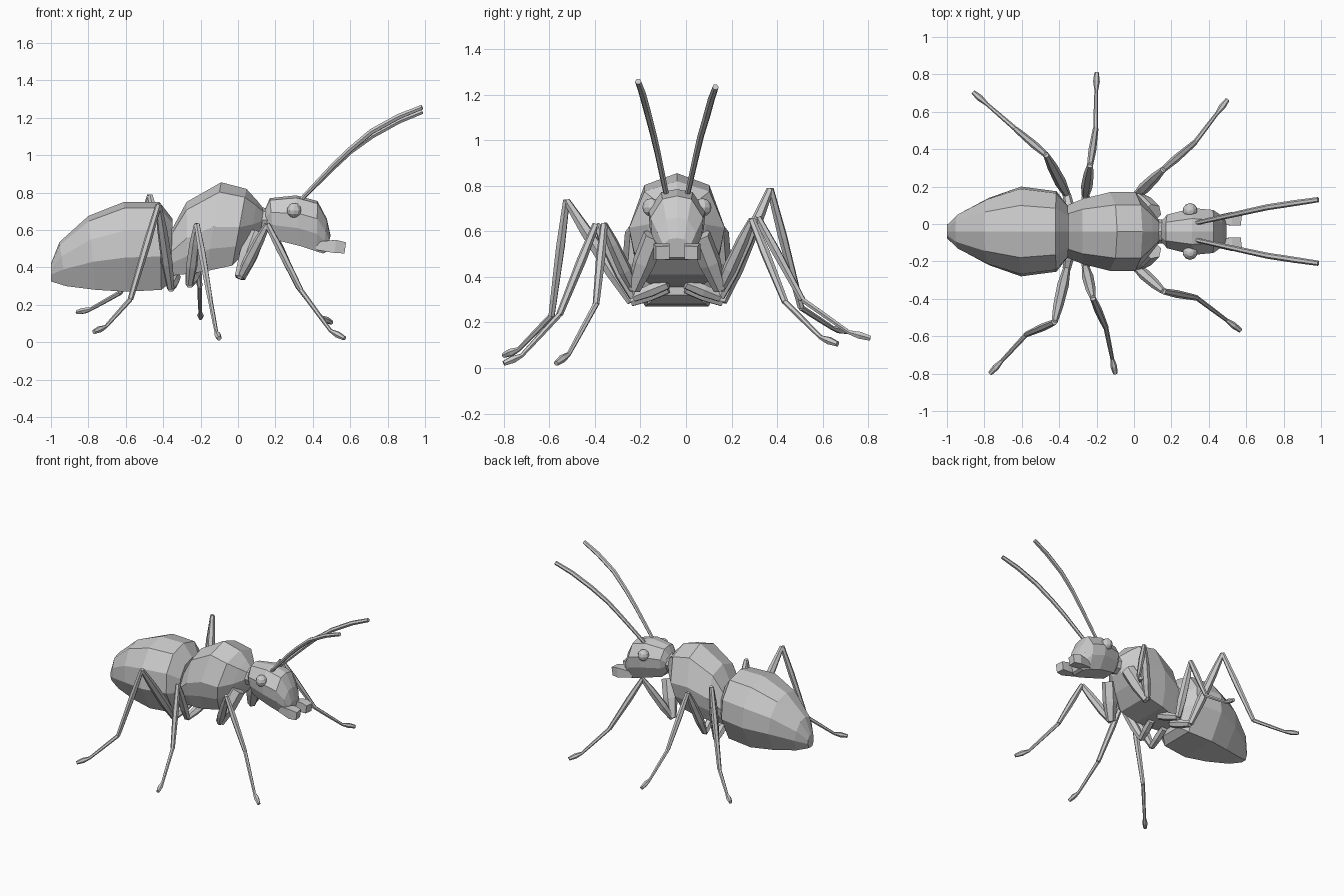
import bpy, bmesh, math
from mathutils import Vector

if "Cube" in bpy.data.objects:
    bpy.data.objects.remove(bpy.data.objects["Cube"])

YC = -0.04  # the body's centre line


def loft(name, rings):
    """Skin a list of equal-length closed rings and cap both ends."""
    bm = bmesh.new()
    vs = [[bm.verts.new(p) for p in r] for r in rings]
    n = len(vs[0])
    for a, b in zip(vs, vs[1:]):
        for i in range(n):
            j = (i + 1) % n
            bm.faces.new((a[i], a[j], b[j], b[i]))
    bm.faces.new(vs[0])
    bm.faces.new(vs[-1])
    bmesh.ops.recalc_face_normals(bm, faces=bm.faces)
    me = bpy.data.meshes.new(name)
    bm.to_mesh(me)
    bm.free()
    ob = bpy.data.objects.new(name, me)
    bpy.context.collection.objects.link(ob)
    return ob


def body(name, stations, half):
    """Stations: top x, top z, bottom x, bottom z, half width."""
    section = half + [(-u, v) for u, v in reversed(half) if u > 0]
    rings = []
    for xt, zt, xb, zb, w in stations:
        rings.append([(xb + (xt - xb) * v, YC + u * w, zb + (zt - zb) * v)
                      for u, v in section])
    return loft(name, rings)


def tube(name, pts, radii, n=6, turn=0.0):
    """Faceted tube through pts with a radius at each point."""
    pts = [Vector(p) for p in pts]
    side = (pts[-1] - pts[0]).cross(Vector((0, 0, 1))).normalized()
    rings = []
    for i, p in enumerate(pts):
        d = Vector()
        if i > 0:
            d += (p - pts[i - 1]).normalized()
        if i < len(pts) - 1:
            d += (pts[i + 1] - p).normalized()
        d.normalize()
        u = (side - d * side.dot(d)).normalized()
        v = d.cross(u)
        rings.append([p + radii[i] * (u * math.cos(a) + v * math.sin(a))
                      for a in (turn + math.tau * k / n for k in range(n))])
    return loft(name, rings)


# abdomen, thorax and head
body("abdomen", [(-1.0, .42, -1.0, .325, .035), (-.955, .535, -.92, .30, .095),
                 (-.80, .675, -.76, .28, .18), (-.61, .75, -.60, .27, .24),
                 (-.42, .75, -.41, .28, .215), (-.35, .66, -.36, .32, .14)],
     [(0, 1), (.58, .93), (.95, .68), (1, .38), (.58, 0)])
body("thorax", [(-.35, .61, -.365, .355, .14), (-.275, .75, -.27, .365, .175),
                (-.09, .855, -.17, .38, .21), (.045, .82, -.03, .41, .21),
                (.10, .76, .06, .50, .13), (.14, .71, .12, .59, .065)],
     [(0, 1), (.68, .89), (1, .5), (.9, .25), (.65, 0)])
body("head", [(.14, .70, .145, .61, .05), (.17, .77, .19, .55, .09),
              (.31, .785, .33, .515, .125), (.425, .755, .42, .485, .115),
              (.475, .66, .455, .475, .085), (.495, .57, .475, .485, .06)],
     [(0, 1), (.55, .95), (1, .65), (.95, .35), (.6, 0)])
tube("neck", [(.04, YC, .66), (.19, YC, .65)], [.075, .06], 8)

# eyes, mandibles and antennae on both sides
for s, tag in ((-1, "near"), (1, "far")):
    bpy.ops.mesh.primitive_uv_sphere_add(segments=10, ring_count=6, radius=.04,
                                         location=(.30, YC + s * .112, .705))
    bpy.context.object.name = tag + "_eye"
    tube(tag + "_mandible",
         [(.42, YC + s * .06, .515), (.52, YC + s * .068, .512), (.57, YC + s * .062, .505)],
         [.03, .05, .042], 4, math.pi / 4)
    dz = -s * .012
    tube(tag + "_antenna",
         [(.33, YC + s * .045, .755), (.51, YC + s * .085, .94 + dz / 2),
          (.60, YC + s * .105, 1.025 + dz / 2), (.715, YC + s * .13, 1.115 + dz),
          (.86, YC + s * .152, 1.195 + dz), (.985, YC + s * .17, 1.245 + dz)],
         [.012, .014, .015, .016, .016, .014])

# legs: side, root, hip, knee, ankle, toe
legs = {
    "near_front_leg": (-1, (.10, .10, .58), (.01, .19, .345), (.157, -.36, .63), (.335, -.395, .28), (.57, -.57, .02)),
    "near_middle_leg": (-1, (-.22, .04, .37), (-.26, .19, .31), (-.22, -.395, .63), (-.15, -.555, .235), (-.10, -.80, .02)),
    "near_rear_leg": (-1, (-.33, .04, .35), (-.36, .20, .29), (-.425, -.525, .735), (-.575, -.59, .23), (-.77, -.80, .055)),
    "far_front_leg": (1, (.10, .10, .58), (.01, .19, .345), (.155, .29, .65), (.325, .435, .29), (.50, .665, .105)),
    "far_middle_leg": (1, (-.22, .04, .37), (-.26, .19, .31), (-.235, .315, .66), (-.205, .51, .30), (-.20, .81, .13)),
    "far_rear_leg": (1, (-.33, .04, .35), (-.36, .20, .29), (-.47, .37, .785), (-.63, .505, .265), (-.86, .705, .16)),
}
for name, (s, root, hip, knee, ankle, toe) in legs.items():
    root, hip = (Vector((x, YC + s * y, z)) for x, y, z in (root, hip))
    knee, ankle, toe = Vector(knee), Vector(ankle), Vector(toe)
    front = "front" in name
    # coxa
    tube(name + "_coxa", [root, root.lerp(hip, .5), hip],
         [.05, .05, .03] if front else [.025, .03, .022])
    # femur
    tube(name + "_femur", [hip, hip.lerp(knee, .3), hip.lerp(knee, .7), knee],
         [.02, .031, .027, .016])
    # tibia
    tube(name + "_tibia", [knee, knee.lerp(ankle, .4), ankle], [.016, .021, .015])
    # foot, flattening out towards the toe
    bend = ankle.lerp(toe, .68)
    bend.z = ankle.z + (toe.z - ankle.z) * .84
    mid = ankle.lerp(bend, .5)
    tube(name + "_foot", [ankle, mid, bend, bend.lerp(toe, .5), toe],
         [.013, .012, .010, .018, .012])
